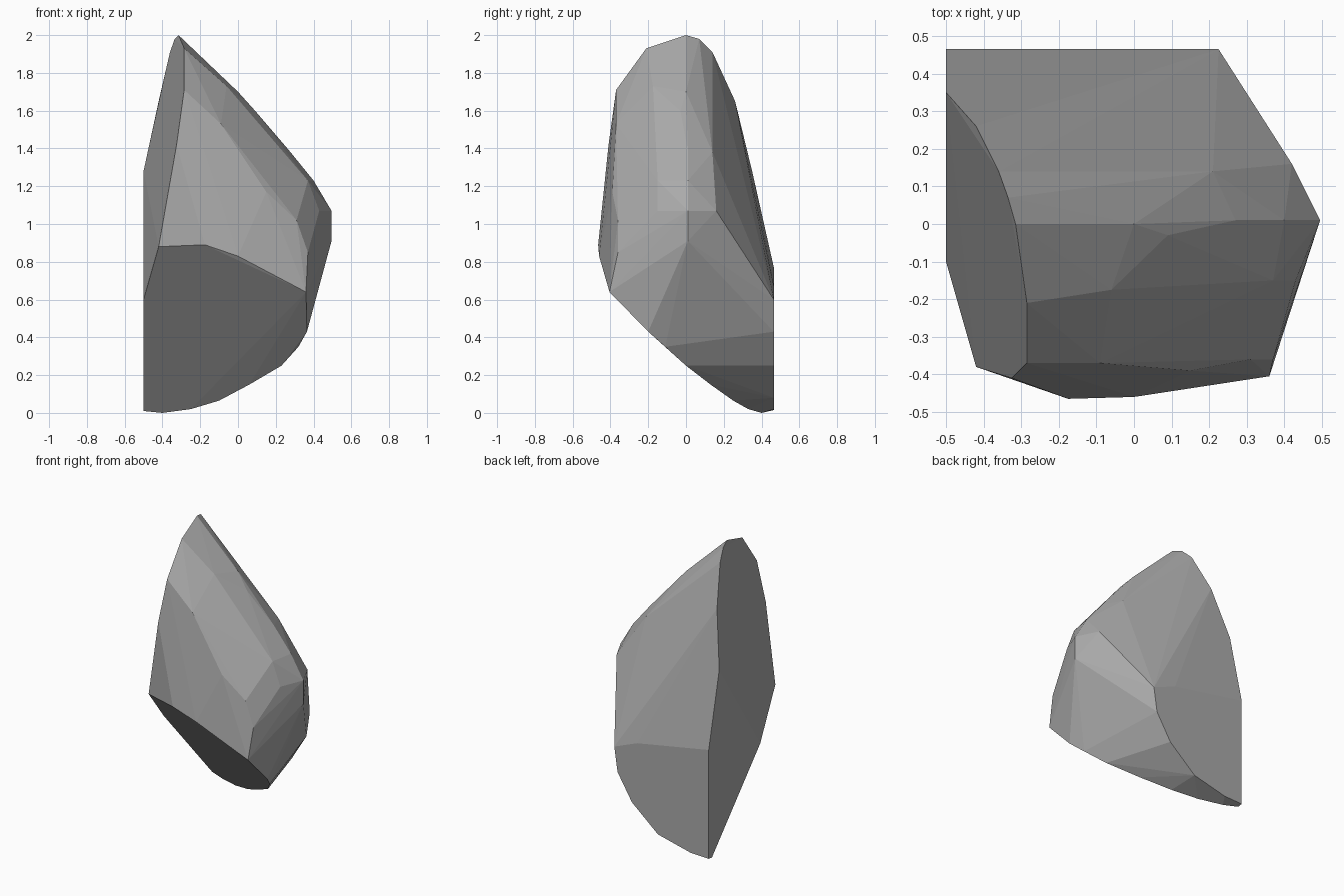
import bpy, bmesh

# Key corners of the cut stone, grouped by the facet they bound
left_cut = [(-.5, .35, 1.28), (-.42, .26, 1.65), (-.36, .14, 1.91), (-.335, .07, 1.98),
            (-.315, 0, 2), (-.285, -.21, 1.93), (-.285, -.37, 1.71), (-.325, -.41, 1.42),
            (-.42, -.38, .88), (-.5, -.1, .6)]
front_rim = [(-.175, -.465, .89), (0, -.46, .83), (.36, -.405, .64)]
base_curve = [(.365, -.2, .43), (.32, -.11, .35), (.23, 0, .25), (.06, .13, .15),
              (-.1, .25, .065), (-.25, .33, .02), (-.4, .4, 0), (-.5, .43, .01)]
back_rim = [(-.5, .465, .77), (.05, .465, .67), (.225, .465, .6), (.2, .465, .43),
            (.09, .465, .25), (-.11, .465, .08), (-.36, .465, .02), (-.5, .465, .015)]
crown = [(-.09, -.37, 1.53), (.15, -.39, 1.17), (-.06, -.175, 1.73), (.09, -.03, 1.6),
         (0, 0, 1.7), (.27, .01, 1.39), (.21, .14, 1.38)]
right_point = [(.4, .01, 1.23), (.495, .01, 1.07), (.495, .01, .91), (.37, -.15, 1.23),
               (.43, -.15, 1.07), (.31, -.36, 1.02), (.37, -.36, .85), (.42, .16, 1.07)]

# Wrap the corners in a convex faceted shell
bm = bmesh.new()
for group in (left_cut, front_rim, base_curve, back_rim, crown, right_point):
    for p in group:
        bm.verts.new(p)
res = bmesh.ops.convex_hull(bm, input=bm.verts[:])
loose = [v for v in bm.verts if not v.link_faces]
bmesh.ops.delete(bm, geom=loose, context='VERTS')
# Merge nearly coplanar triangles into clean flat facets
bmesh.ops.dissolve_limit(bm, angle_limit=.035, verts=bm.verts[:], edges=bm.edges[:])
bmesh.ops.recalc_face_normals(bm, faces=bm.faces[:])
mesh = bpy.data.meshes.new("rock")
bm.to_mesh(mesh)
bm.free()

# Plain grey stone
stone = bpy.data.materials.new("grey_stone")
stone.diffuse_color = (.4, .4, .4, 1)
mesh.materials.append(stone)
rock = bpy.data.objects.new("rock", mesh)
bpy.context.collection.objects.link(rock)
